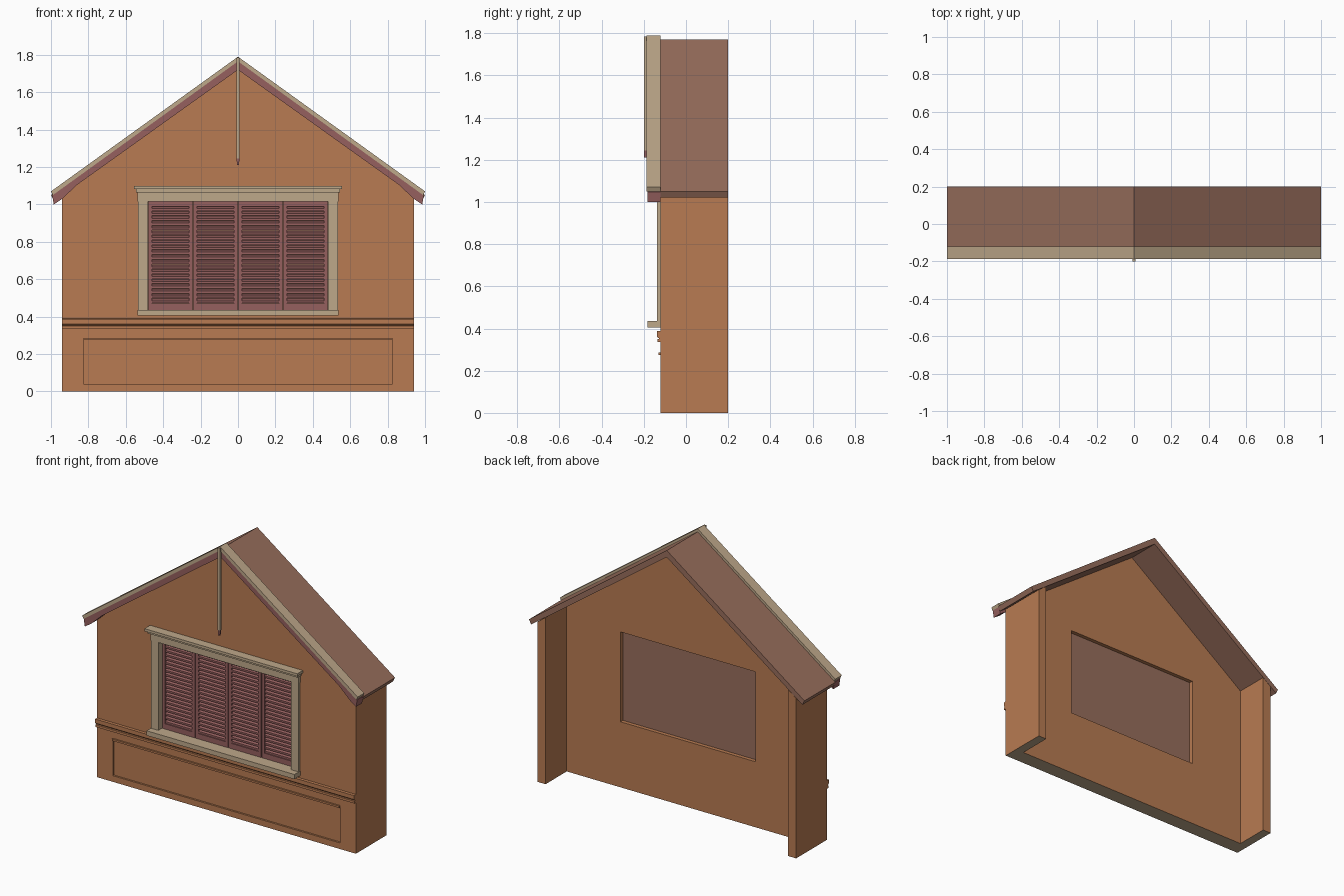
import bpy, bmesh

cube = bpy.data.objects.get("Cube")
if cube:
    bpy.data.objects.remove(cube, do_unlink=True)


def material(name, rgb):
    m = bpy.data.materials.new(name)
    m.use_nodes = True
    m.diffuse_color = (*rgb, 1)
    bsdf = next(n for n in m.node_tree.nodes if n.type == 'BSDF_PRINCIPLED')
    bsdf.inputs["Base Color"].default_value = (*rgb, 1)
    bsdf.inputs["Roughness"].default_value = 0.8
    return m


CLAY = material("clay_wall", (0.48, 0.198, 0.084))
BEIGE = material("beige_trim", (0.515, 0.392, 0.254))
BROWN = material("brown_roof", (0.314, 0.156, 0.107))
MAROON = material("maroon_wood", (0.305, 0.117, 0.114))


def add_prism(bm, pts, axis, lo, hi):
    """Extrude a 2D profile along x (points are y, z) or y (points are x, z)."""
    def place(p, t):
        return (t, p[0], p[1]) if axis == 'x' else (p[0], t, p[1])
    a = [bm.verts.new(place(p, lo)) for p in pts]
    b = [bm.verts.new(place(p, hi)) for p in pts]
    bm.faces.new(a)
    bm.faces.new(b[::-1])
    for i in range(len(pts)):
        j = (i + 1) % len(pts)
        bm.faces.new((a[i], b[i], b[j], a[j]))


def add_box(bm, x, y, z):
    add_prism(bm, [(x[0], z[0]), (x[1], z[0]), (x[1], z[1]), (x[0], z[1])], 'y', *y)


def finish(bm, name, *mats):
    bmesh.ops.recalc_face_normals(bm, faces=bm.faces)
    me = bpy.data.meshes.new(name)
    bm.to_mesh(me)
    bm.free()
    for m in mats:
        me.materials.append(m)
    ob = bpy.data.objects.new(name, me)
    bpy.context.collection.objects.link(ob)
    return ob


def prism(name, pts, axis, lo, hi, mat):
    bm = bmesh.new()
    add_prism(bm, pts, axis, lo, hi)
    return finish(bm, name, mat)


def box(name, x, y, z, mat):
    bm = bmesh.new()
    add_box(bm, x, y, z)
    return finish(bm, name, mat)


def cut(target, x, y, z):
    cutter = box("cutter", x, y, z, CLAY)
    cutter.hide_render = True
    mod = target.modifiers.new("cut", 'BOOLEAN')
    mod.operation, mod.solver, mod.object = 'DIFFERENCE', 'EXACT', cutter
    bpy.context.view_layer.objects.active = target
    bpy.ops.object.modifier_apply(modifier=mod.name)
    bpy.data.objects.remove(cutter, do_unlink=True)


def mirrored(half):
    """Complete a symmetric outline whose first and last points lie on x = 0."""
    return half + [(-x, z) for x, z in half[-2:0:-1]]


FRONT, BACK = -0.12, 0.20

# Gabled wall: hollow behind, window opening, sunken lower panel
walls = prism("gable_walls", mirrored([(0, 0), (0.94, 0), (0.94, 1.05), (0, 1.735)]),
              'y', FRONT, BACK, CLAY)
cut(walls, (-0.88, 0.88), (-0.02, 0.4), (-0.5, 2.5))
cut(walls, (-0.49, 0.49), (-0.4, 0.1), (0.43, 1.02))
cut(walls, (-0.825, 0.825), (-0.4, FRONT + 0.012), (0.04, 0.28))
walls.data.materials.append(BEIGE)
for f in walls.data.polygons:
    f.material_index = 1 if f.normal.z < -0.9 and f.center.z < 0.01 else 0

# Roof, verge trim and bargeboard
prism("roof", mirrored([(0, 1.725), (0.985, 1.02), (1.0, 1.05), (0, 1.77)]),
      'y', FRONT, BACK, BROWN)
prism("verge_trim", mirrored([(0, 1.765), (0.99, 1.05), (1.0, 1.07), (0, 1.79)]),
      'y', -0.187, FRONT, BEIGE)
prism("bargeboard", mirrored([(0, 1.72), (0.86, 1.105), (0.94, 1.03), (0.985, 1.0),
                              (0.993, 1.048), (0, 1.765)]), 'y', -0.182, FRONT, MAROON)

# Hanging gable rod with its tip
box("gable_rod", (-0.008, 0.008), (-0.20, -0.185), (1.245, 1.785), BEIGE)
prism("gable_rod_tip", [(-0.008, 1.245), (-0.005, 1.21), (0.005, 1.21), (0.008, 1.245)],
      'y', -0.198, -0.187, MAROON)

# Window surround
for side, s in (("left", 1), ("right", -1)):
    box(side + "_jamb", sorted((0.482 * s, 0.535 * s)), (-0.138, -0.06), (0.435, 1.02), BEIGE)
box("window_sill", (-0.537, 0.537), (-0.182, -0.06), (0.405, 0.436), BEIGE)
box("window_header", (-0.537, 0.537), (-0.142, -0.06), (1.015, 1.065), BEIGE)
box("cornice_lower", (-0.545, 0.545), (-0.160, FRONT), (1.065, 1.083), BEIGE)
box("cornice_upper", (-0.555, 0.555), (-0.178, FRONT), (1.083, 1.10), BEIGE)

# Louvred shutters
box("shutter_backing", (-0.49, 0.49), (-0.065, -0.045), (0.43, 1.02), BROWN)
WIDTH, LOW, HIGH, SLATS = 0.2405, 0.436, 1.015, 20
for n in range(4):
    x0 = -2 * WIDTH + n * WIDTH + 0.002
    x1 = x0 + WIDTH - 0.004
    bm = bmesh.new()
    for a, b in ((x0, x0 + 0.02), (x1 - 0.02, x1)):
        add_box(bm, (a, b), (-0.10, -0.06), (LOW, HIGH))
    for a, b in ((LOW, LOW + 0.035), (HIGH - 0.025, HIGH)):
        add_box(bm, (x0 + 0.02, x1 - 0.02), (-0.10, -0.06), (a, b))
    pitch = (HIGH - LOW - 0.06) / SLATS
    for i in range(SLATS):
        z = LOW + 0.035 + i * pitch
        add_prism(bm, [(-0.097, z + 0.002), (-0.097, z + 0.014),
                       (-0.062, z + pitch), (-0.062, z + 0.016)],
                  'x', x0 + 0.02, x1 - 0.02)
    finish(bm, f"shutter_{n + 1}", MAROON)

# Wall mouldings
prism("string_course", [(-0.11, 0.39), (-0.138, 0.388), (-0.138, 0.362), (-0.127, 0.352),
                        (-0.135, 0.350), (-0.135, 0.335), (-0.11, 0.335)],
      'x', -0.94, 0.94, CLAY)
box("panel_ledge", (-0.825, 0.825), (-0.131, -0.105), (0.274, 0.286), CLAY)
